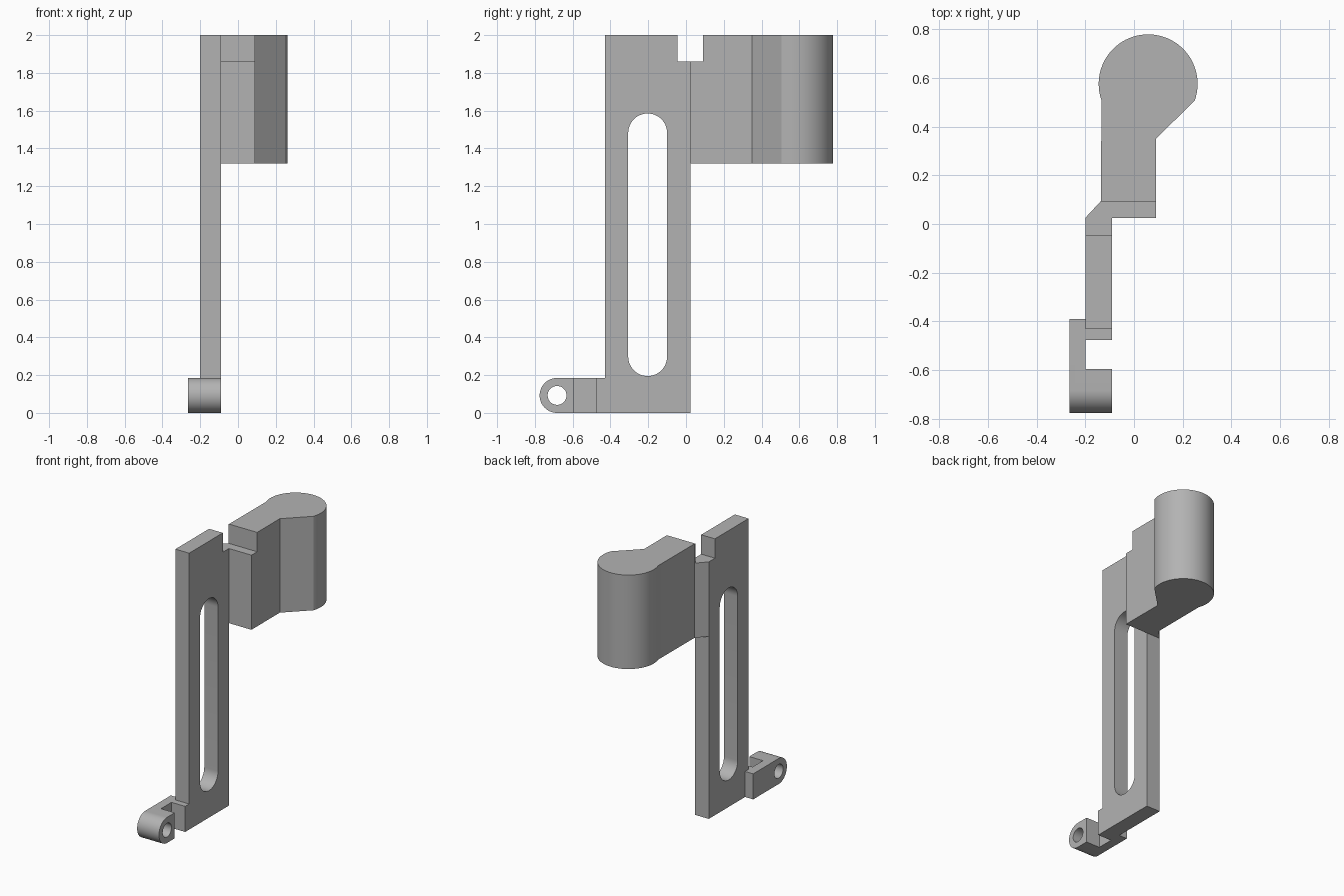
import bpy, bmesh
from math import cos, sin, radians
from mathutils import Vector

cube = bpy.data.objects.get("Cube")
if cube:
    bpy.data.objects.remove(cube, do_unlink=True)

grey = bpy.data.materials.new("plain grey")
grey.use_nodes = True
colour = (0.45, 0.45, 0.45, 1)
grey.diffuse_color = colour
grey.node_tree.nodes["Principled BSDF"].inputs["Base Color"].default_value = colour


def arc(centre, radius, start, end, steps):
    angles = [radians(start + (end - start) * i / steps) for i in range(steps + 1)]
    return [(centre[0] + radius * cos(a), centre[1] + radius * sin(a)) for a in angles]


def prism(name, outline, axis, low, high):
    """Extrude an outline along x (outline in y, z) or z (outline in x, y)."""
    bm = bmesh.new()
    place = (lambda p: (low, *p)) if axis == "x" else (lambda p: (*p, low))
    face = bm.faces.new([bm.verts.new(place(p)) for p in outline])
    moved = bmesh.ops.extrude_face_region(bm, geom=[face])["geom"]
    shift = Vector((1, 0, 0) if axis == "x" else (0, 0, 1)) * (high - low)
    bmesh.ops.translate(bm, vec=shift, verts=[g for g in moved if isinstance(g, bmesh.types.BMVert)])
    bmesh.ops.recalc_face_normals(bm, faces=bm.faces)
    mesh = bpy.data.meshes.new(name)
    bm.to_mesh(mesh)
    bm.free()
    mesh.materials.append(grey)
    obj = bpy.data.objects.new(name, mesh)
    bpy.context.collection.objects.link(obj)
    return obj


def rect(a0, b0, a1, b1):
    return [(a0, b0), (a1, b0), (a1, b1), (a0, b1)]


def cut(obj, *cutters):
    bpy.ops.object.select_all(action="DESELECT")
    bpy.context.view_layer.objects.active = obj
    obj.select_set(True)
    for cutter in cutters:
        mod = obj.modifiers.new("cut", "BOOLEAN")
        mod.operation, mod.solver, mod.object = "DIFFERENCE", "EXACT", cutter
        bpy.ops.object.modifier_apply(modifier=mod.name)
    bpy.ops.object.shade_smooth_by_angle(angle=radians(25))


# Upright plate with its small foot
BACK, INNER, OUTER, FOOT = 0.025, -0.09, -0.2, 0.185
plate = prism("slotted_plate", [(-0.475, 0), (BACK, 0), (BACK, 2), (-0.43, 2), (-0.43, FOOT), (-0.475, FOOT)],
              "x", OUTER, INNER)

# Rounded head block joined to the plate by a chamfered neck
head = prism("rounded_head", [(OUTER, BACK), (INNER, BACK), (0.09, BACK), (0.09, 0.35)]
             + arc((0.058, 0.575), 0.203, -20, 199, 48) + [(-0.135, 0.095)], "z", 1.32, 2)

# Hinge arm with a knuckle at the front
R = FOOT / 2
pivot = (-0.775 + R, R)
hinge = prism("hinge_arm", arc(pivot, R, 90, 270, 32) + [(-0.39, 0), (-0.39, FOOT)], "x", -0.265, INNER)

# Cutters
slot = prism("slot_cutter", arc((-0.203, 1.482), 0.103, 0, 180, 24) + arc((-0.203, 0.298), 0.103, 180, 360, 24),
             "x", -0.4, 0.1)
notch = prism("notch_cutter", rect(-0.045, 1.86, 0.09, 2.2), "x", -0.4, 0.4)
hole = prism("hole_cutter", arc(pivot, 0.05, 0, 350, 35), "x", -0.4, 0.1)
gap = prism("gap_cutter", rect(-0.595, -0.1, -0.2, 0.3), "x", OUTER, 0.1)

cut(plate, slot, notch)
cut(head, notch)
cut(hinge, hole, gap)
for helper in (slot, notch, hole, gap):
    bpy.data.objects.remove(helper, do_unlink=True)
